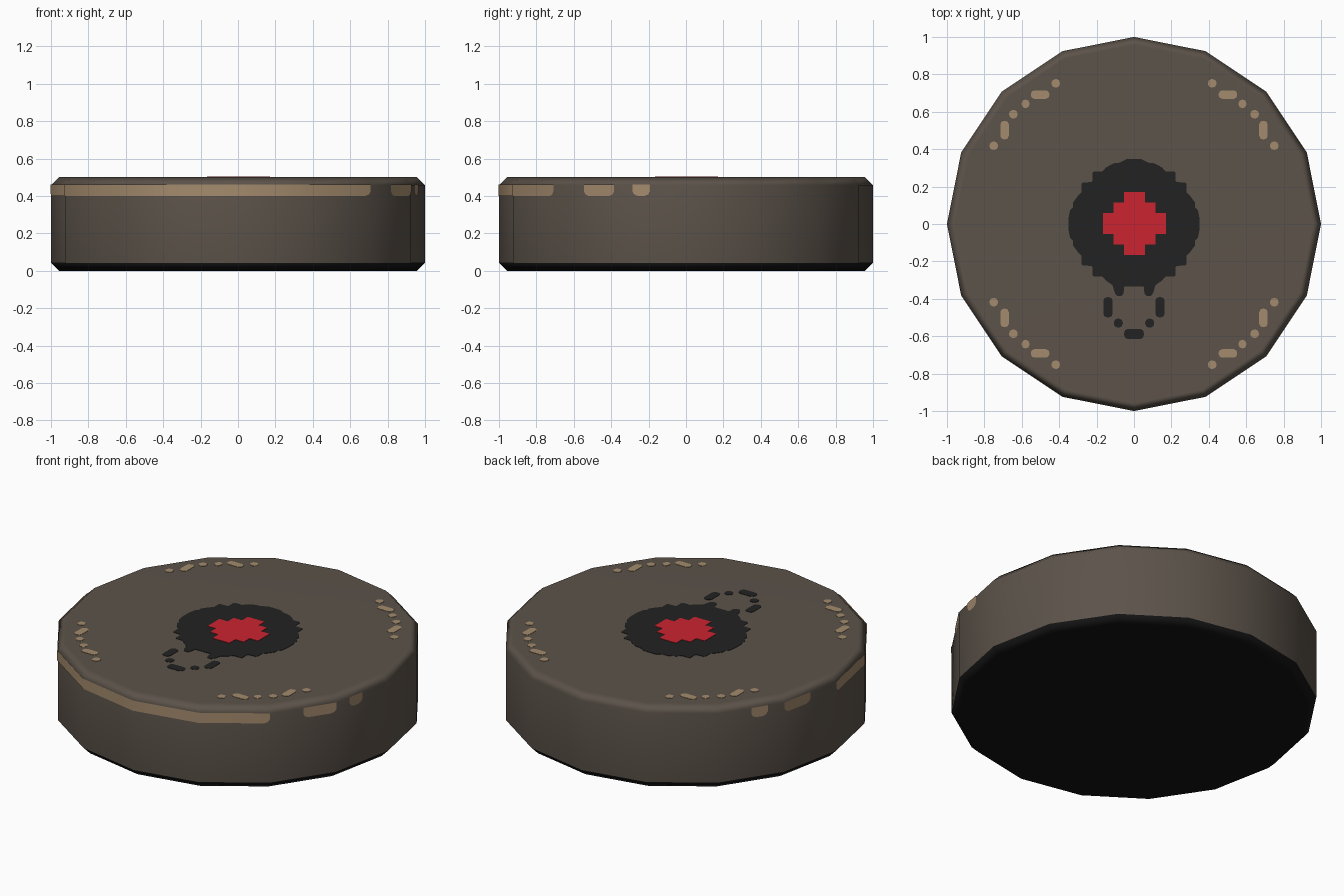
import bpy, bmesh, math

if "Cube" in bpy.data.objects:
    bpy.data.objects.remove(bpy.data.objects["Cube"])

SIDES, H, CH = 16, 0.5, 0.042


def material(name, hex_rgb):
    def lin(c):
        c /= 255
        return c / 12.92 if c <= 0.04045 else ((c + 0.055) / 1.055) ** 2.4
    m = bpy.data.materials.new(name)
    m.diffuse_color = (*[lin((hex_rgb >> s) & 255) for s in (16, 8, 0)], 1)
    m.use_nodes = True
    m.node_tree.nodes["Principled BSDF"].inputs["Base Color"].default_value = m.diffuse_color
    return m


BROWN = material("dark brown", 0x5C534A)
TAN = material("worn tan", 0xA48B6D)
BLACK = material("charcoal", 0x222222)
RED = material("red", 0xCB2430)
BASE = material("base black", 0x131313)


def finish(bm, name, mats, smooth=None):
    me = bpy.data.meshes.new(name)
    bm.to_mesh(me)
    bm.free()
    ob = bpy.data.objects.new(name, me)
    bpy.context.collection.objects.link(ob)
    for m in mats:
        me.materials.append(m)
    if smooth:
        bpy.ops.object.select_all(action='DESELECT')
        ob.select_set(True)
        bpy.context.view_layer.objects.active = ob
        bpy.ops.object.shade_smooth_by_angle(angle=math.radians(smooth))
    return ob


def prism(bm, pts, z0, z1):
    """Thin plate from a flat outline."""
    f = bm.faces.new([bm.verts.new((x, y, z0)) for x, y in pts])
    ext = bmesh.ops.extrude_face_region(bm, geom=[f])['geom']
    for v in ext:
        if isinstance(v, bmesh.types.BMVert):
            v.co.z = z1
    bmesh.ops.recalc_face_normals(bm, faces=bm.faces[:])


def mark(bm, x, y, w, h, z1=0.502):
    """Rounded rectangular paint mark on the top."""
    r, pts = min(0.02, w / 2.2, h / 2.2), []
    for i, (sx, sy) in enumerate(((1, 1), (-1, 1), (-1, -1), (1, -1))):
        for k in range(3):
            a = math.pi / 2 * (i + k / 2)
            pts.append((x + sx * (w / 2 - r) + r * math.cos(a),
                        y + sy * (h / 2 - r) + r * math.sin(a)))
    prism(bm, pts, 0.499, z1)


# Body: chamfered sixteen-sided disc with a black underside
bm = bmesh.new()
rings = []
for r, z in ((1 - CH, 0), (1, CH), (1, H - CH), (1 - CH, H)):
    rings.append([bm.verts.new((r * math.cos(2 * math.pi * i / SIDES),
                                r * math.sin(2 * math.pi * i / SIDES), z))
                  for i in range(SIDES)])
for a, b in zip(rings, rings[1:]):
    for i in range(SIDES):
        j = (i + 1) % SIDES
        bm.faces.new((a[i], a[j], b[j], b[i]))
bm.faces.new(rings[0][::-1])
bm.faces.new(rings[-1])
for f in bm.faces:
    f.material_index = int(f.calc_center_median().z < CH)
body = finish(bm, "disc_body", [BROWN, BASE], 50)
body.modifiers.new("flat_shading", 'WEIGHTED_NORMAL').keep_sharp = True

# Worn band segments around the upper edge of the side wall
bm = bmesh.new()
step = 360 / SIDES
for a0, a1 in ((180, 315), (326.25, 337.5), (343.1, 348.75),
               (157.5, 168.75), (146.25, 151.9)):
    angles = {a0, a0 + 0.6, a0 + 1.8, a1 - 1.8, a1 - 0.6, a1}
    angles |= {i * step for i in range(SIDES) if a0 < i * step < a1}
    prev = None
    for a in sorted(angles):
        r = 1.003 * math.cos(math.pi / SIDES) / math.cos(math.radians(a % step - step / 2))
        d = min(a - a0, a1 - a)
        low = 0.425 if d < 0.1 else 0.408 if d < 1 else 0.4
        x, y = r * math.cos(math.radians(a)), r * math.sin(math.radians(a))
        cur = bm.verts.new((x, y, low)), bm.verts.new((x, y, H - CH + 0.003))
        if prev:
            bm.faces.new((prev[0], cur[0], cur[1], prev[1]))
        prev = cur
finish(bm, "side_wear_band", [TAN], 30)

# Tan scuff marks on the top, mirrored into four corners
bm = bmesh.new()
for x, y, w, h in ((.418, .752, .046, .046), (.502, .692, .1, .046),
                   (.58, .642, .042, .046), (.645, .587, .046, .046),
                   (.692, .502, .046, .1), (.75, .418, .046, .046)):
    for sx in (1, -1):
        for sy in (1, -1):
            mark(bm, sx * x, sy * y, w, h)
finish(bm, "top_scuff_marks", [TAN])

# Charcoal round patch with stepped rim; lower rim has two small prongs
quad = [(.35, .03), (.342, .075), (.326, .09), (.326, .115), (.3, .15), (.28, .17),
        (.28, .215), (.275, .222), (.228, .224), (.222, .23), (.222, .275), (.215, .281),
        (.17, .281), (.15, .302), (.11, .324), (.075, .328), (.04, .347)]
low = [p for p in quad if p[0] > .14] + [(.115, .327), (.102, .37), (.09, .386),
                                         (.068, .386), (.056, .372), (.052, .335)]
pts = quad + [(-x, y) for x, y in quad[::-1]]
pts += [(-x, -y) for x, y in low] + [(x, -y) for x, y in low[::-1]]
bm = bmesh.new()
prism(bm, pts, 0.499, 0.502)
finish(bm, "top_dark_patch", [BLACK])

# Dotted charcoal loop in front of the patch
bm = bmesh.new()
for s in (1, -1):
    mark(bm, s * .139, -.445, .05, .108)
    mark(bm, s * .084, -.53, .048, .048)
mark(bm, 0, -.588, .106, .054)
finish(bm, "dark_loop_marks", [BLACK])

# Red stepped centre
c = 0.056
q = [(3 * c, c), (2 * c, c), (2 * c, 2 * c), (c, 2 * c), (c, 3 * c)]
pts = q + [(-x, y) for x, y in q[::-1]] + [(-x, -y) for x, y in q] + [(x, -y) for x, y in q[::-1]]
bm = bmesh.new()
prism(bm, [(x + .003, y + .002) for x, y in pts], 0.499, 0.504)
finish(bm, "red_centre", [RED])
